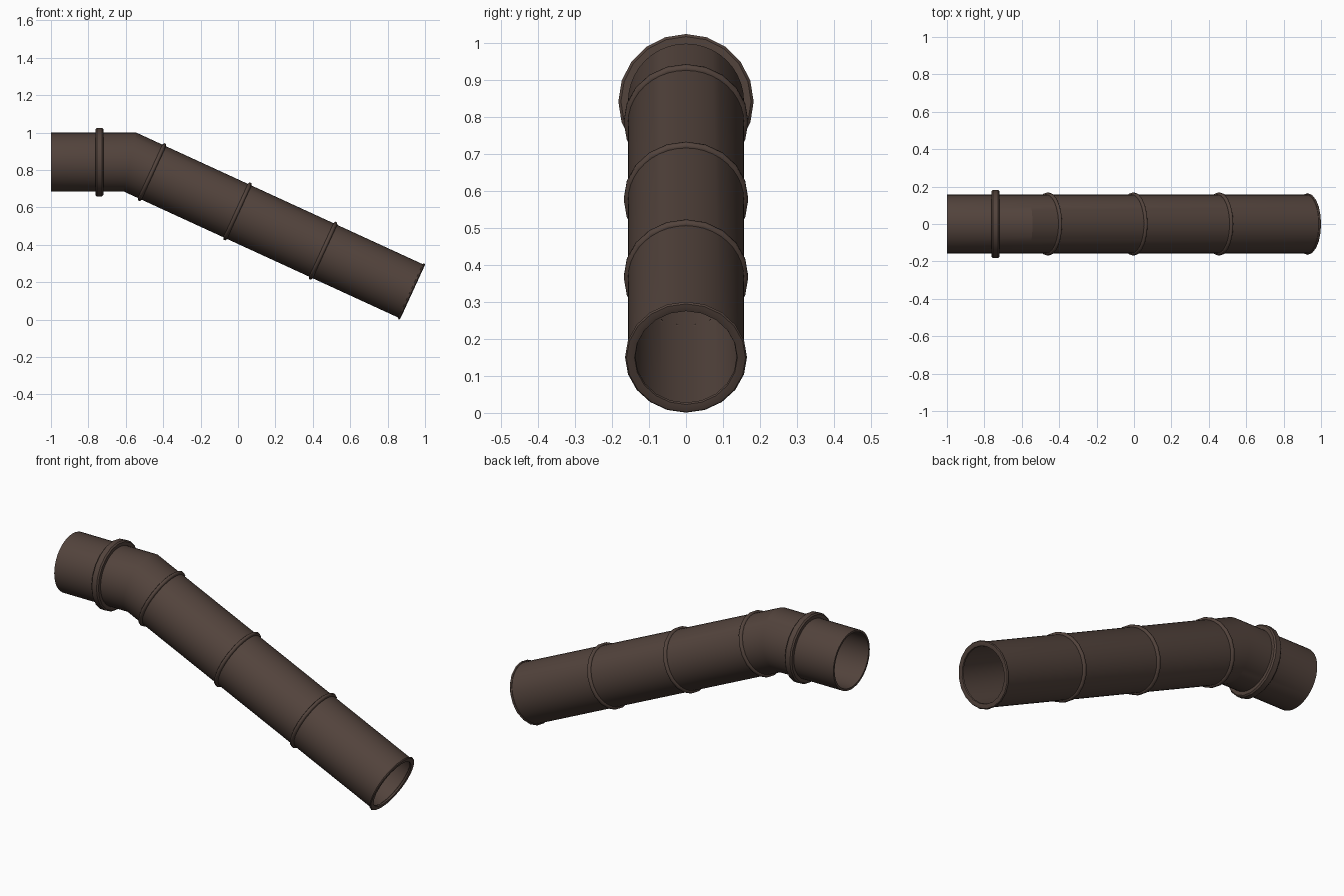
import bpy, bmesh, math
from mathutils import Vector, Matrix

if "Cube" in bpy.data.objects:
    bpy.data.objects.remove(bpy.data.objects["Cube"])

SIDES = 20
R_OUT, R_IN = 0.157, 0.146
START = Vector((-1.0, 0, 0.842))
BEND = Vector((-0.577, 0, 0.842))
END = Vector((0.932, 0, 0.149))
D1 = (BEND - START).normalized()
D2 = (END - BEND).normalized()

mat = bpy.data.materials.new("dark brown metal")
mat.diffuse_color = (0.085, 0.056, 0.045, 1)
mat.use_nodes = True
mat.node_tree.nodes["Principled BSDF"].inputs["Base Color"].default_value = mat.diffuse_color


def finish(name, bm, angle=40):
    bmesh.ops.recalc_face_normals(bm, faces=bm.faces[:])
    me = bpy.data.meshes.new(name)
    bm.to_mesh(me)
    bm.free()
    me.materials.append(mat)
    ob = bpy.data.objects.new(name, me)
    bpy.context.collection.objects.link(ob)
    bpy.ops.object.select_all(action='DESELECT')
    ob.select_set(True)
    bpy.context.view_layer.objects.active = ob
    bpy.ops.object.shade_smooth_by_angle(angle=math.radians(angle))
    return ob


def bridge_loops(bm, loops):
    # closed tube: every loop joins the next, the last joins the first
    for a, b in zip(loops, loops[1:] + loops[:1]):
        for i in range(len(a)):
            j = (i + 1) % len(a)
            bm.faces.new((a[i], a[j], b[j], b[i]))


def ring(name, centre, direction, profile, angle=40):
    # profile: (offset along axis, radius) pairs, revolved around the axis
    up = Vector((0, 1, 0)).cross(direction)
    bm = bmesh.new()
    loops = []
    for off, r in profile:
        loops.append([bm.verts.new(centre + direction * off
                      + Vector((0, r * math.sin(t), 0)) - up * r * math.cos(t))
                      for t in (2 * math.pi * k / SIDES for k in range(SIDES))])
    bridge_loops(bm, loops)
    return finish(name, bm, angle)


# bent hollow pipe with a mitred joint
bm = bmesh.new()
half = D1.angle(D2) / 2
stations = [(START, D1, 1), (BEND, (D1 + D2).normalized(), 1 / math.cos(half)), (END, D2, 1)]
loops = []
for r, order in ((R_OUT, stations), (R_IN, stations[::-1])):
    for c, d, stretch in order:
        up = Vector((0, 1, 0)).cross(d)
        loops.append([bm.verts.new(c + Vector((0, r * math.sin(t), 0)) - up * r * stretch * math.cos(t))
                      for t in (2 * math.pi * k / 40 for k in range(40))])
bridge_loops(bm, loops)
finish("bent_pipe", bm, 20)

# thick bevelled collar on the level section
ring("collar", Vector((-0.741, 0, 0.842)), D1,
     [(-0.021, 0.15), (-0.021, 0.176), (-0.014, 0.183),
      (0.014, 0.183), (0.021, 0.176), (0.021, 0.15)])

# rounded weld beads along the sloping section
for n, x in enumerate((-0.46, -0.003, 0.455)):
    c = BEND + (END - BEND) * ((x - BEND.x) / (END.x - BEND.x))
    bead = [(0.011 * math.cos(a), 0.158 + 0.012 * math.sin(a))
            for a in (math.pi / 3 * k for k in range(6))]
    ring(f"weld_bead_{n + 1}", c, D2, bead, 65)

# lip around the open lower end
ring("end_lip", END, D2,
     [(-0.012, 0.15), (-0.010, 0.161), (-0.004, 0.165), (0.001, 0.161),
      (0.002, 0.150), (0.0, 0.139), (-0.008, 0.137), (-0.012, 0.143)])
